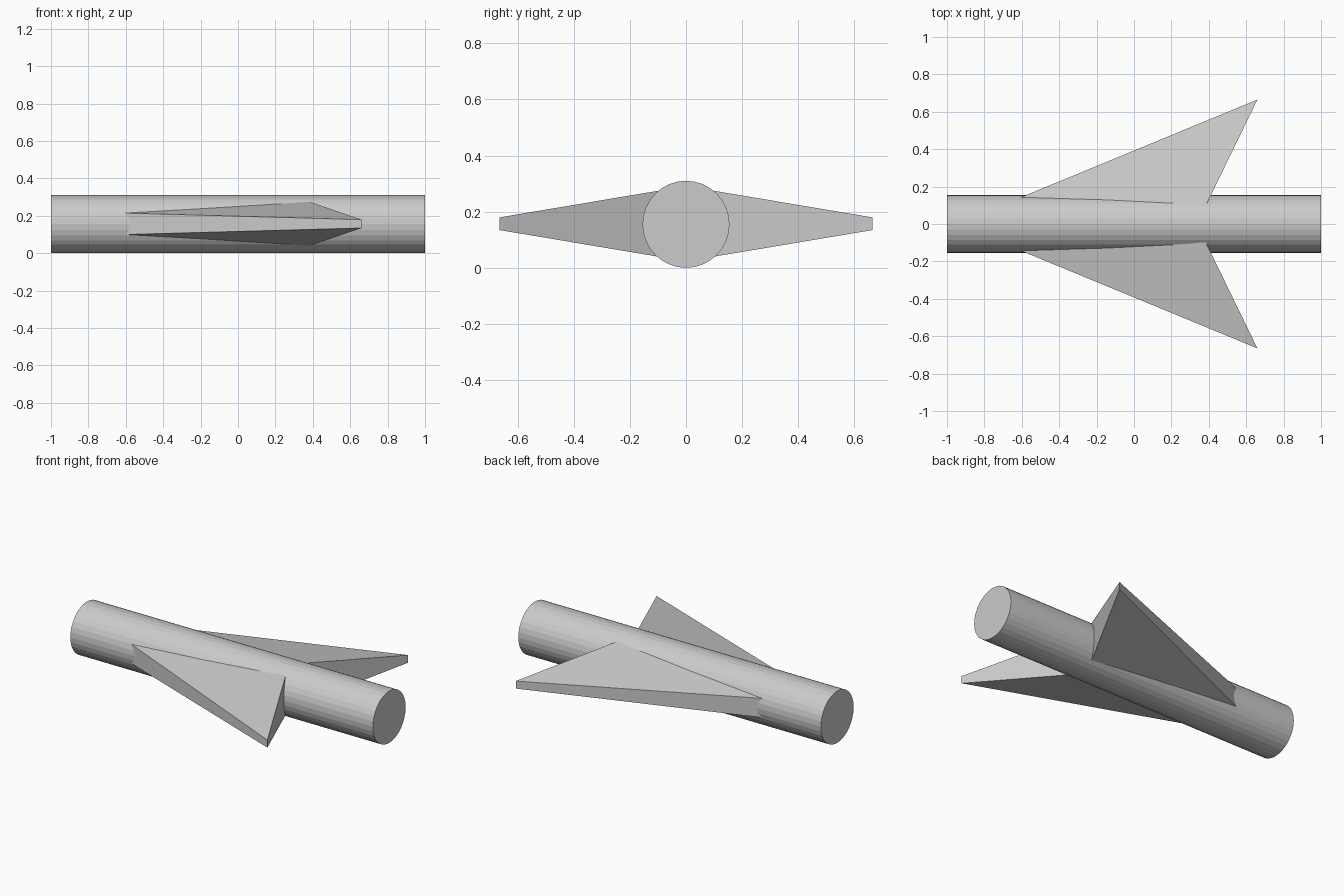
import bpy
from math import pi

if "Cube" in bpy.data.objects:
    bpy.data.objects.remove(bpy.data.objects["Cube"])

R = 0.155  # tube radius, also the height of the centre line

# Faceted tube lying along x
bpy.ops.mesh.primitive_cylinder_add(vertices=32, radius=R, depth=2,
                                    location=(0, 0, R), rotation=(0, pi / 2, 0))
bpy.context.object.name = "body_tube"

# Swept wing: x, y, half thickness at root front, root back and tip
plan = [(-0.951, 0, 0.067), (0.336, 0, 0.134), (0.66, 0.665, 0.0225)]
verts = [(x, y, s * h) for s in (-1, 1) for x, y, h in plan]
faces = [(2, 1, 0), (3, 4, 5), (1, 2, 5, 4), (2, 0, 3, 5)]  # root stays open
mesh = bpy.data.meshes.new("swept_wings")
mesh.from_pydata(verts, [], faces)
wings = bpy.data.objects.new("swept_wings", mesh)
wings.location.z = R + 0.002
bpy.context.collection.objects.link(wings)

# Mirror to the other side, welded inside the tube
mirror = wings.modifiers.new("other_side", "MIRROR")
mirror.use_axis = (False, True, False)
mirror.use_mirror_merge = True
